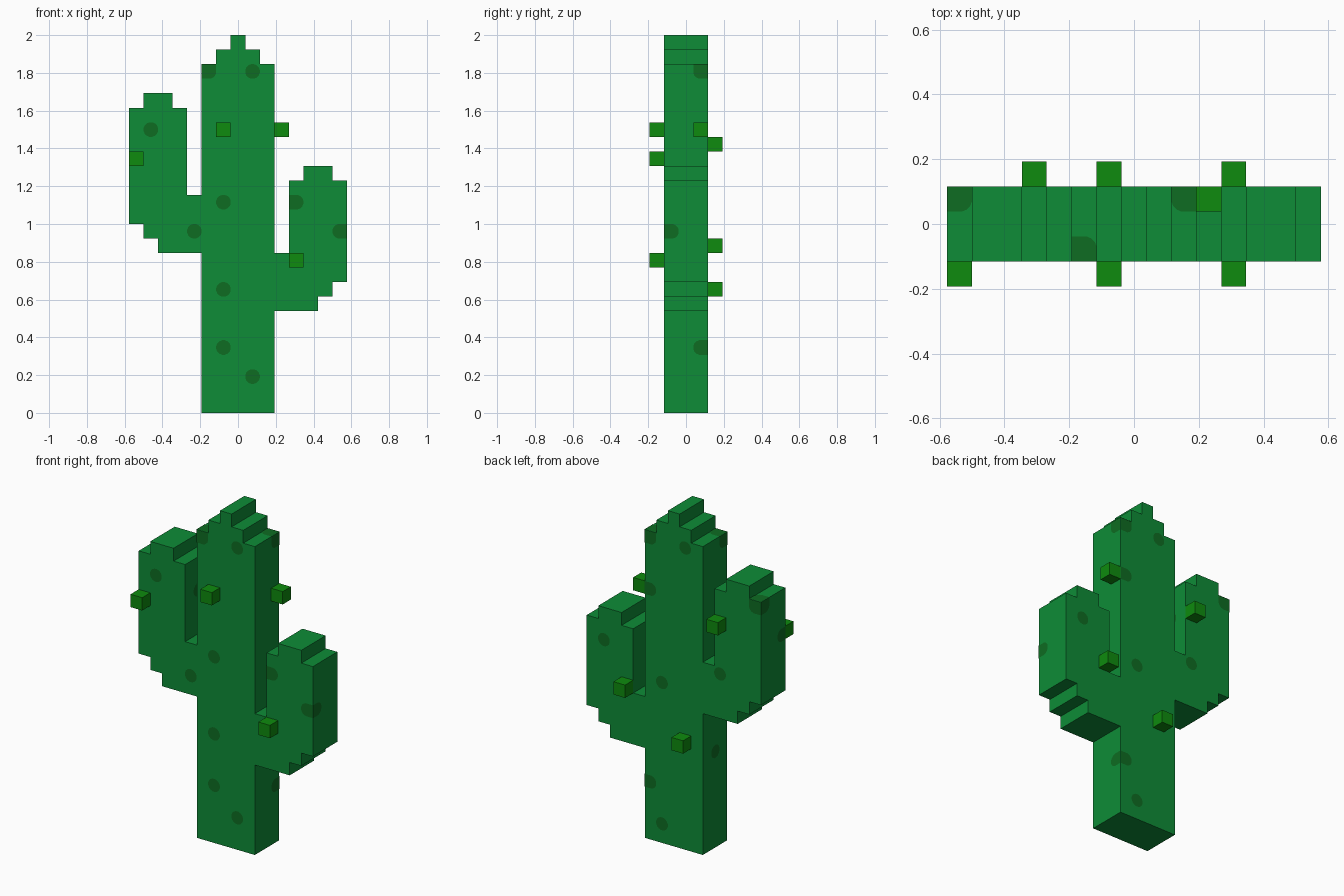
import bpy, bmesh, math
from mathutils import Vector

if "Cube" in bpy.data.objects:
    bpy.data.objects.remove(bpy.data.objects["Cube"])

U = 1 / 13          # one block
DEPTH = 1.5         # half thickness of the plant, in blocks


def material(name, rgb):
    lin = [((c / 255 + 0.055) / 1.055) ** 2.4 if c > 10 else c / 255 / 12.92 for c in rgb]
    m = bpy.data.materials.new(name)
    m.use_nodes = True
    m.diffuse_color = (*lin, 1)
    bsdf = m.node_tree.nodes["Principled BSDF"]
    bsdf.inputs["Base Color"].default_value = (*lin, 1)
    bsdf.inputs["Roughness"].default_value = 0.9
    return m


GREEN = material("cactus green", (14, 140, 55))
DARK = material("dark spot green", (14, 108, 34))
BRIGHT = material("thorn green", (14, 139, 14))


def add_object(name, bm, mat):
    bmesh.ops.scale(bm, vec=(U, U, U), verts=bm.verts)
    mesh = bpy.data.meshes.new(name)
    bm.to_mesh(mesh)
    bm.free()
    mesh.materials.append(mat)
    obj = bpy.data.objects.new(name, mesh)
    bpy.context.collection.objects.link(obj)
    return obj


# Stepped silhouettes as columns: x start, x end, bottom, top
PARTS = {
    "trunk": [(-2.5, -1.5, 0, 24), (-1.5, -0.5, 0, 25), (-0.5, 0.5, 0, 26),
              (0.5, 1.5, 0, 25), (1.5, 2.5, 0, 24)],
    "right_arm": [(-7.5, -6.5, 13, 21), (-6.5, -5.5, 12, 22), (-5.5, -4.5, 11, 22),
                  (-4.5, -3.5, 11, 21), (-3.5, -2.5, 11, 15)],
    "left_arm": [(2.5, 3.5, 7, 11), (3.5, 4.5, 7, 16), (4.5, 5.5, 7, 17),
                 (5.5, 6.5, 8, 17), (6.5, 7.5, 9, 16)],
}


def build_part(name, columns):
    path = [p for x0, x1, lo, hi in columns for p in ((x0, lo), (x1, lo))]
    path += [p for x0, x1, lo, hi in reversed(columns) for p in ((x1, hi), (x0, hi))]
    outline = [p for i, p in enumerate(path) if p != path[i - 1]]
    bm = bmesh.new()
    face = bm.faces.new([bm.verts.new((x, -DEPTH, z)) for x, z in outline])
    ext = bmesh.ops.extrude_face_region(bm, geom=[face])
    moved = [g for g in ext["geom"] if isinstance(g, bmesh.types.BMVert)]
    bmesh.ops.translate(bm, vec=(0, 2 * DEPTH, 0), verts=moved)
    bmesh.ops.dissolve_limit(bm, angle_limit=0.01, verts=bm.verts, edges=bm.edges)
    bmesh.ops.recalc_face_normals(bm, faces=bm.faces)
    add_object(name, bm, GREEN)


for part, cols in PARTS.items():
    build_part(part, cols)

# Cube thorns, by block centre
THORNS = [Vector(t) for t in (
    (-1, -2, 19.5), (-7, -2, 17.5), (4, -2, 10.5), (3, 1, 19.5),
    (-4, 2, 18.5), (4, 2, 11.5), (-1, 2, 8.5))]
for i, pos in enumerate(THORNS):
    bm = bmesh.new()
    bmesh.ops.create_cube(bm, size=1)
    bmesh.ops.translate(bm, vec=pos, verts=bm.verts)
    add_object(f"thorn_{i + 1}", bm, BRIGHT)


def solid(p):
    return abs(p.y) < DEPTH and any(
        x0 < p.x < x1 and lo < p.z < hi
        for cols in PARTS.values() for x0, x1, lo, hi in cols)


# Dark spots, by block centre; each shows on every open side of its block
SPOTS = [Vector(s) for s in (
    (-6, -1, 19.5), (-2, -1, 23.5), (1, -1, 23.5), (-1, -1, 14.5), (4, -1, 14.5),
    (-3, -1, 12.5), (7, -1, 12.5), (-1, -1, 8.5), (-1, -1, 4.5), (1, -1, 2.5),
    (-7, -1, 17.5), (-7, 1, 20.5), (2, 1, 23.5), (2, 1, 19.5), (-1, 1, 23.5),
    (6, 1, 14.5), (-4, 1, 14.5), (1, 1, 12.5), (2, 1, 4.5), (1, 1, 1.5),
    (-2, 0, 7.5), (-4, 0, 18.5))]
AXES = [Vector(a) for a in ((1, 0, 0), (0, 1, 0), (0, 0, 1))]


def spot_face(bm, pos, n, u, v):
    """Rounded patch whose corners stay square where they meet a body edge."""
    centre = pos + n * 0.53
    pts = []
    for k in range(4):
        a, b = [(u, v), (v, -u), (-u, -v), (-v, u)][k]
        if solid(pos + a) and solid(pos + b):
            for s in range(4):
                t = math.radians(11.25 + 22.5 * s)
                pts.append(centre + (a * math.cos(t) + b * math.sin(t)) * 0.51)
        else:
            pts.append(centre + (a + b) * 0.5)
    bm.faces.new([bm.verts.new(p) for p in pts])


bm = bmesh.new()
for pos in SPOTS:
    for i in range(3):
        for sign in (1, -1):
            n = AXES[i] * sign
            open_side = not solid(pos + n)
            covered = any((pos + n - t).length < 0.1 for t in THORNS)
            if open_side and not covered:
                spot_face(bm, pos, n, AXES[(i + 1) % 3], AXES[(i + 2) % 3] * sign)
add_object("dark_spots", bm, DARK)
